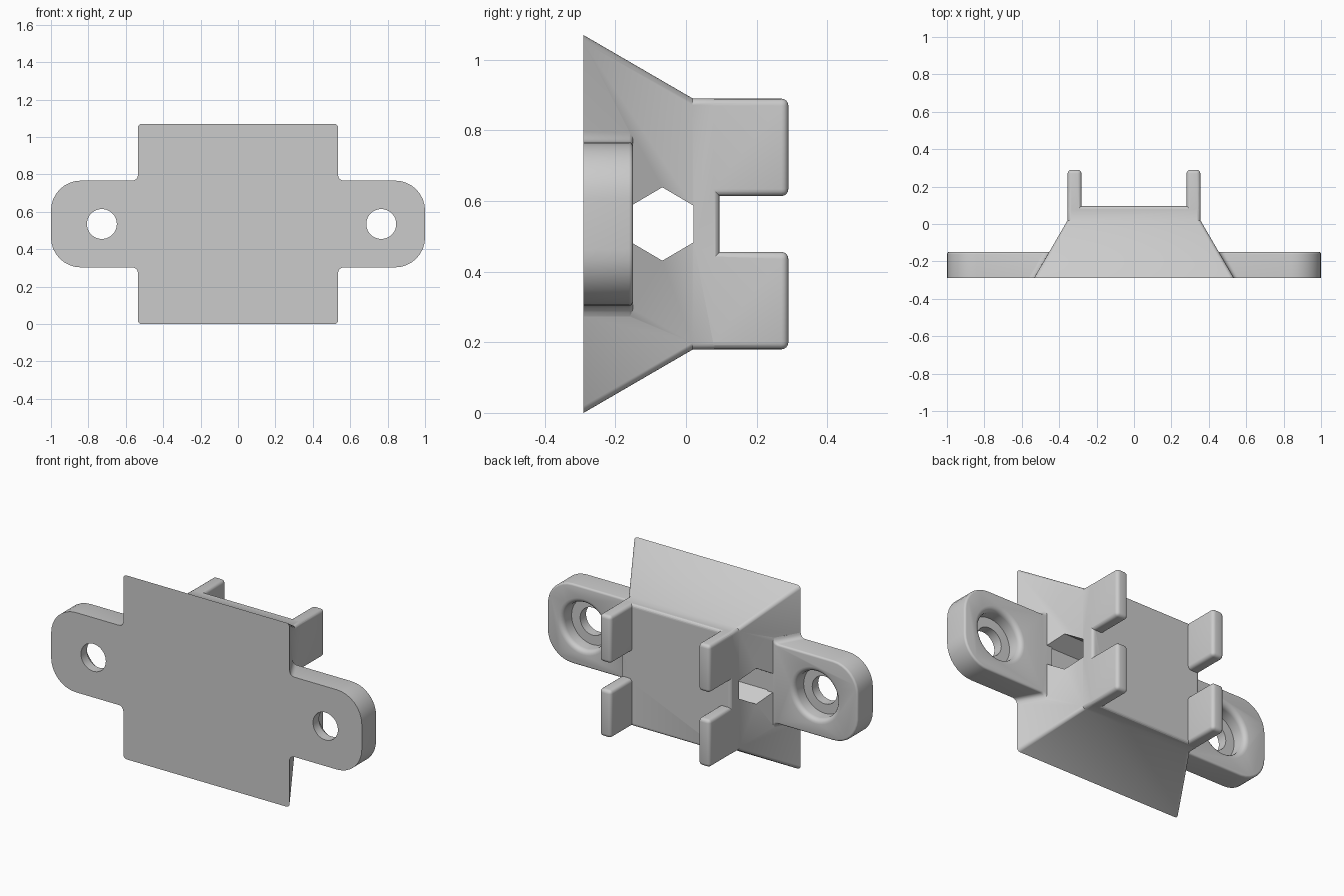
import bpy
import bmesh
from math import cos, sin, pi, radians
from mathutils import Vector, Matrix

if "Cube" in bpy.data.objects:
    bpy.data.objects.remove(bpy.data.objects["Cube"])

MID = 0.537       # height of the centre line
FRONT = -0.29     # flat mounting face
EAR_BACK = -0.15

grey = bpy.data.materials.new("light grey plastic")
grey.use_nodes = True
colour = (0.6, 0.6, 0.6, 1)
grey.diffuse_color = colour
grey.node_tree.nodes["Principled BSDF"].inputs["Base Color"].default_value = colour


def make(name, bm):
    bmesh.ops.recalc_face_normals(bm, faces=bm.faces)
    mesh = bpy.data.meshes.new(name)
    bm.to_mesh(mesh)
    bm.free()
    mesh.materials.append(grey)
    ob = bpy.data.objects.new(name, mesh)
    bpy.context.collection.objects.link(ob)
    return ob


def bevel(bm, edges, width, segments=4):
    bmesh.ops.bevel(bm, geom=edges, offset=width, segments=segments,
                    profile=0.5, affect='EDGES', clamp_overlap=True)


def loft(rings):
    """Join closed rings of points into a capped solid."""
    bm = bmesh.new()
    loops = [[bm.verts.new(p) for p in ring] for ring in rings]
    for a, b in zip(loops, loops[1:]):
        for i in range(len(a)):
            j = (i + 1) % len(a)
            bm.faces.new((a[i], a[j], b[j], b[i]))
    bm.faces.new(loops[0])
    bm.faces.new(loops[-1])
    bmesh.ops.recalc_face_normals(bm, faces=bm.faces)
    return bm


def combine(target, tool, operation):
    mod = target.modifiers.new(operation.title(), 'BOOLEAN')
    mod.operation = operation
    mod.solver = 'EXACT'
    mod.object = tool
    bpy.context.view_layer.objects.active = target
    bpy.ops.object.modifier_apply(modifier=mod.name)
    bpy.data.objects.remove(tool)


# Tapered body with a straight block on its back
rings = [[(sx * h, y, MID + sz * h) for sx, sz in ((1, 1), (-1, 1), (-1, -1), (1, -1))]
         for y, h in ((FRONT, 0.535), (0.02, 0.355), (0.095, 0.355))]
bm = loft(rings)
rounded = [e for e in bm.edges
           if min(v.co.y for v in e.verts) > 0.05
           or abs(e.verts[0].co.y - e.verts[1].co.y) > 0.01]
bevel(bm, rounded, 0.018)
body = make("mount_body", bm)

# Hexagonal passage from side to side
hexagon = [(-0.067 + 0.102 * sin(i * pi / 3), MID + 0.104 * cos(i * pi / 3)) for i in range(6)]
combine(body, make("passage_cutter", loft([[(x, y, z) for y, z in hexagon]
                                           for x in (-1, 1)])), 'DIFFERENCE')


def arc(cx, cz, r, start, end, steps=8):
    return [(cx + r * cos(radians(start + (end - start) * i / steps)),
             cz + r * sin(radians(start + (end - start) * i / steps))) for i in range(steps + 1)]


# Ears with rounded ends, flared where they meet the sloping sides
half, corner, flare = 0.232, 0.16, 0.03
upper = ([(0.50, half + flare)] + arc(0.565, half + flare, flare, 180, 270, 4)
         + arc(1 - corner, half - corner, corner, 90, 0))
outline = upper + [(x, -z) for x, z in reversed(upper)]
for side, hole_x in ((-1, -0.728), (1, 0.766)):
    bm = loft([[(side * (x - (shift if x < 0.6 else 0)), y, MID + z) for x, z in outline]
               for y, shift in ((FRONT, 0), (EAR_BACK, 0.081))])
    rim = [e for e in bm.edges if all(v.co.y > EAR_BACK - 0.01 for v in e.verts)
           and not all(abs(v.co.x) < 0.44 for v in e.verts)]
    bevel(bm, rim, 0.028)
    ear = make("ear", bm)

    # Screw hole and wide recess with a softened rim
    profile = [(FRONT - 0.1, 0.08), (-0.235, 0.08), (-0.235, 0.135), (-0.178, 0.135)]
    profile += [(-0.178 + 0.028 * sin(radians(a)), 0.163 - 0.028 * cos(radians(a)))
                for a in (22, 45, 67, 90)] + [(-0.1, 0.163)]
    combine(ear, make("screw_cutter", loft(
        [[(hole_x + r * cos(i * pi / 24), y, MID + r * sin(i * pi / 24)) for i in range(48)]
         for y, r in profile])), 'DIFFERENCE')
    combine(body, ear, 'UNION')

# Four upright retaining tabs
for sx in (-1, 1):
    for sz in (-1, 1):
        bm = bmesh.new()
        bmesh.ops.create_cube(bm, size=1, matrix=Matrix.Translation((sx * 0.318, 0.165, MID + sz * 0.217))
                              @ Matrix.Diagonal((0.074, 0.25, 0.276, 1)))
        bevel(bm, bm.edges[:], 0.02)
        combine(body, make("tab", bm), 'UNION')

# Stand the part on the ground and smooth the rounded edges
body.data.transform(Matrix.Translation((0, 0, -min(v.co.z for v in body.data.vertices))))
body.select_set(True)
bpy.context.view_layer.objects.active = body
bpy.ops.object.shade_smooth_by_angle(angle=radians(30))
